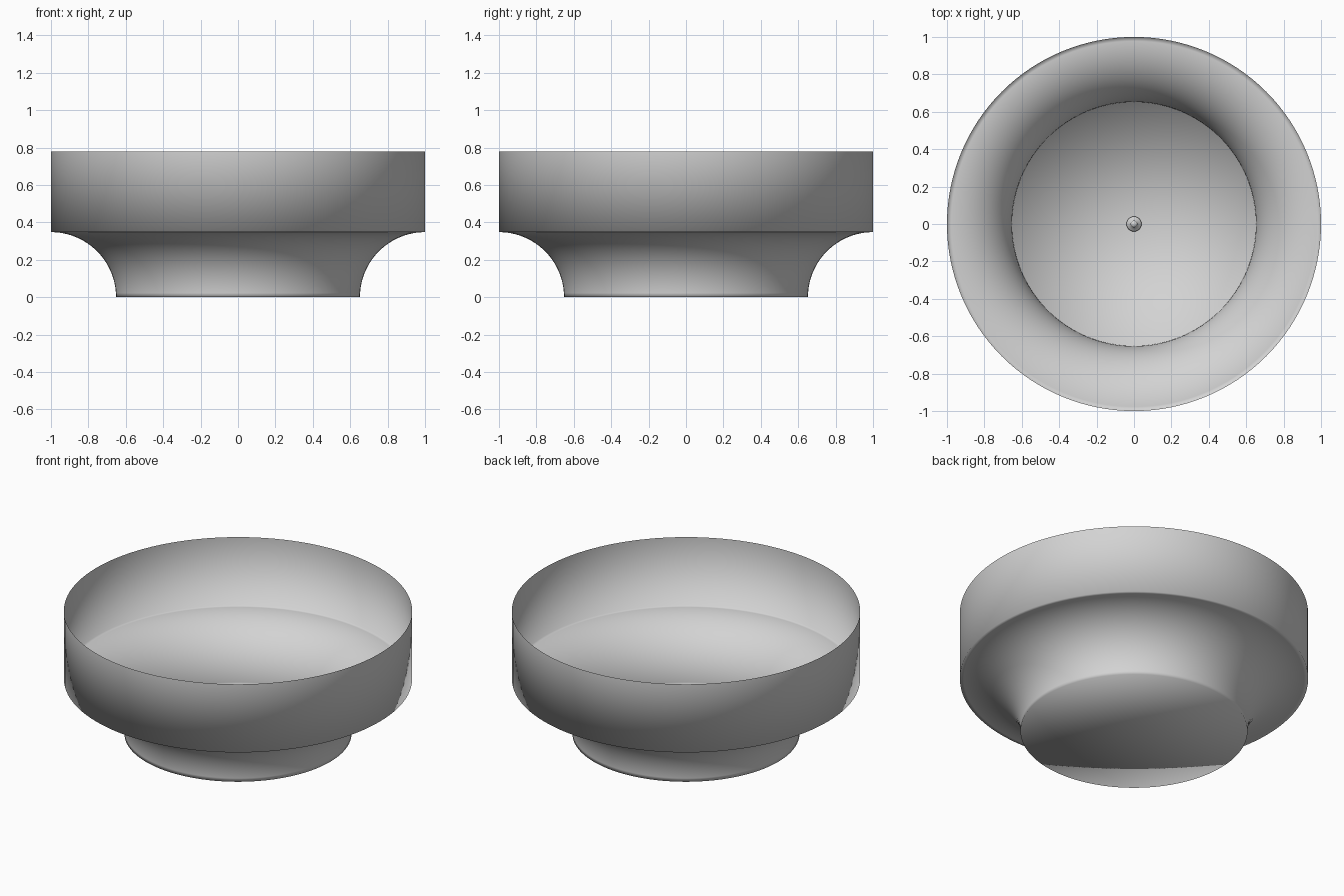
import bpy
import math

if "Cube" in bpy.data.objects:
    bpy.data.objects.remove(bpy.data.objects["Cube"])

SIDES = 128


def lathe(name, profile, material):
    """Revolve (radius, z) points round the z axis into a smooth sheet; radius 0 makes a pole."""
    verts, rings, faces = [], [], []
    for r, z in profile:
        start = len(verts)
        if r == 0:
            verts.append((0, 0, z))
            rings.append([start] * SIDES)
        else:
            for i in range(SIDES):
                a = 2 * math.pi * i / SIDES
                verts.append((r * math.cos(a), r * math.sin(a), z))
            rings.append(list(range(start, start + SIDES)))
    for low, high in zip(rings, rings[1:]):
        for i in range(SIDES):
            j = (i + 1) % SIDES
            face = (low[i], low[j], high[j], high[i])
            faces.append(tuple(dict.fromkeys(face)))
    mesh = bpy.data.meshes.new(name)
    mesh.from_pydata(verts, [], faces)
    mesh.materials.append(material)
    mesh.shade_smooth()
    obj = bpy.data.objects.new(name, mesh)
    bpy.context.collection.objects.link(obj)
    return obj


grey = bpy.data.materials.new("light_grey")
grey.diffuse_color = (0.65, 0.65, 0.65, 1)
grey.use_nodes = True
grey.node_tree.nodes["Principled BSDF"].inputs["Base Color"].default_value = grey.diffuse_color

# Thin bowl: flat floor, concave quarter-round foot, straight upper wall
FOOT, COVE, RIM = 0.652, 0.348, 0.78
STEPS = 24
cove = []
for k in range(STEPS + 1):
    a = math.pi / 2 * k / STEPS
    cove.append((1 - COVE * math.cos(a), COVE * math.sin(a)))
lathe("bowl", [(0, 0)] + cove + [(1, RIM)], grey)

# Small stepped stud in the middle of the floor
lathe("centre_stud", [(0.04, 0.0), (0.04, 0.02), (0.034, 0.03), (0.02, 0.034),
                      (0.018, 0.05), (0.01, 0.057), (0, 0.059)], grey)
